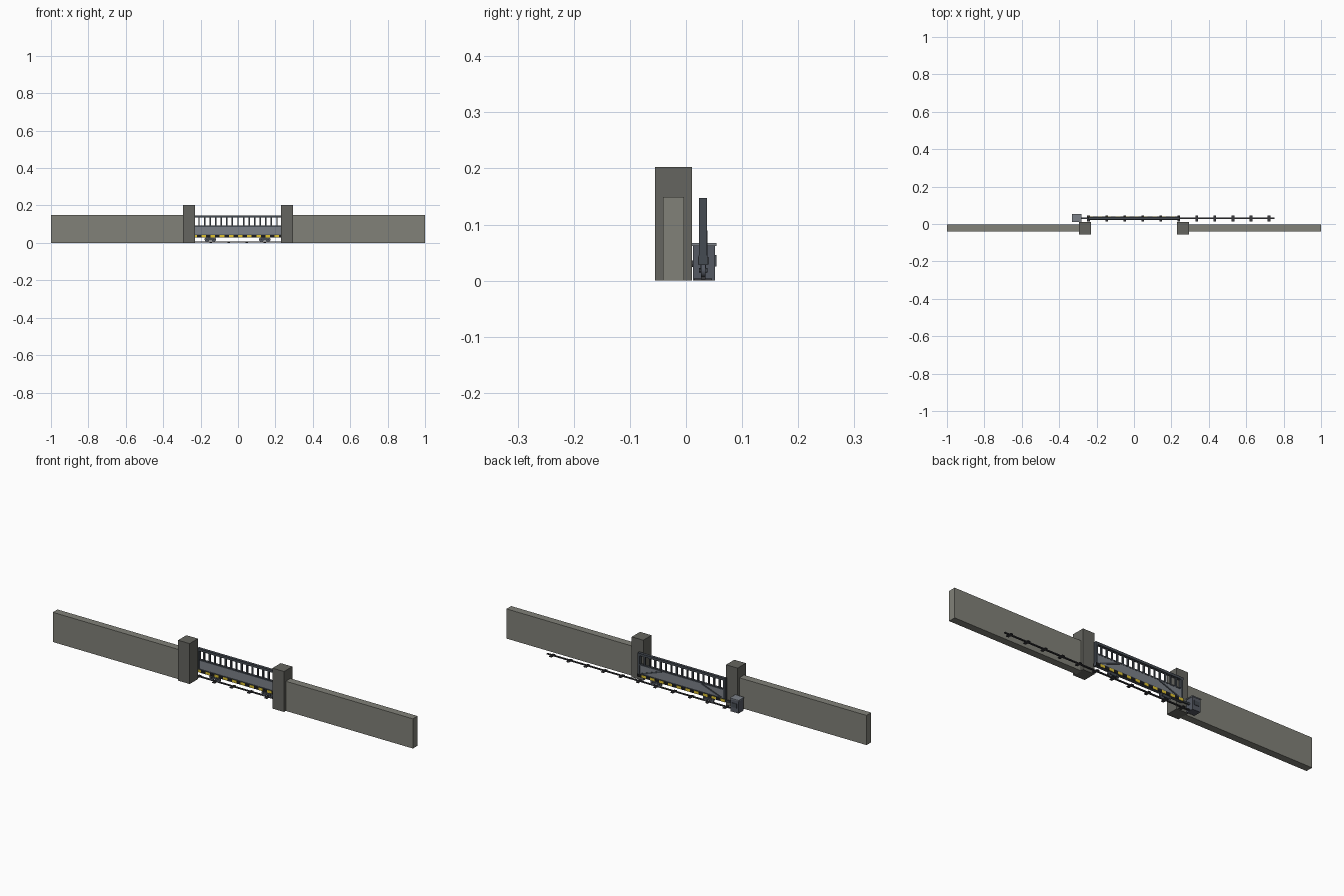
import bpy, math
from mathutils import Vector

if "Cube" in bpy.data.objects:
    bpy.data.objects.remove(bpy.data.objects["Cube"])


def material(name, r, g, b):
    m = bpy.data.materials.new(name)
    m.diffuse_color = (r, g, b, 1)
    m.use_nodes = True
    m.node_tree.nodes["Principled BSDF"].inputs["Base Color"].default_value = m.diffuse_color
    return m


CONCRETE = material("wall_concrete", 0.22, 0.22, 0.19)
PILLAR = material("pillar_concrete", 0.13, 0.13, 0.115)
PANEL = material("panel_steel", 0.20, 0.22, 0.25)
FRAME = material("frame_steel", 0.06, 0.07, 0.085)
BOX = material("motor_casing", 0.09, 0.10, 0.125)
DARK = material("dark_iron", 0.04, 0.04, 0.045)
YELLOW = material("hazard_yellow", 0.75, 0.55, 0.03)
BLACK = material("hazard_black", 0.012, 0.012, 0.012)


def box(name, x0, x1, y0, y1, z0, z1, mat):
    v = [(x, y, z) for x in (x0, x1) for y in (y0, y1) for z in (z0, z1)]
    f = [(0, 1, 3, 2), (4, 6, 7, 5), (0, 4, 5, 1), (2, 3, 7, 6), (0, 2, 6, 4), (1, 5, 7, 3)]
    me = bpy.data.meshes.new(name)
    me.from_pydata(v, [], f)
    me.materials.append(mat)
    ob = bpy.data.objects.new(name, me)
    bpy.context.collection.objects.link(ob)
    return ob


def cylinder(name, x, y, z, radius, depth, mat, sides=16):
    bpy.ops.mesh.primitive_cylinder_add(vertices=sides, radius=radius, depth=depth,
                                        location=(x, y, z), rotation=(math.pi / 2, 0, 0))
    ob = bpy.context.object
    ob.name = name
    ob.data.materials.append(mat)
    bpy.ops.object.shade_smooth_by_angle()
    return ob


def brace(name, a, b, thick, y0, y1, mat):
    # flat bar from a to b in the xz plane
    a, b = Vector(a), Vector(b)
    h = (b - a).length / 2
    ob = box(name, -h, h, y0, y1, -thick / 2, thick / 2, mat)
    mid = (a + b) / 2
    ob.location = (mid.x, 0, mid.y)
    ob.rotation_euler.y = -math.atan2(b.y - a.y, b.x - a.x)
    return ob


# Walls and gate pillars
for side, s in (("left", -1), ("right", 1)):
    w, p = sorted((s * 0.29, s * 1.0)), sorted((s * 0.23, s * 0.294))
    box(side + "_wall", *w, -0.041, -0.004, 0, 0.149, CONCRETE)
    box(side + "_pillar", *p, -0.055, 0.0105, 0, 0.203, PILLAR)

# Track with sleepers
Y = 0.030
Y = 0.0305
box("track_rail", -0.285, 0.75, Y - 0.004, Y + 0.004, 0.002, 0.007, DARK)
for i in range(11):
    x = -0.243 + i * 0.0965
    box("sleeper", x - 0.007, x + 0.007, Y - 0.016, Y + 0.016, 0, 0.004, DARK)

# Sliding gate frame
G = 0.244
box("bottom_beam", -G, G, Y - 0.008, Y + 0.008, 0.028, 0.045, FRAME)
box("top_rail", -G, G, Y - 0.0072, Y + 0.0072, 0.135, 0.147, FRAME)
box("mid_rail", -G, G, Y - 0.006, Y + 0.006, 0.086, 0.092, FRAME)
for s in (-1, 1):
    box("end_post", s * 0.238 - 0.006, s * 0.238 + 0.006, Y - 0.007, Y + 0.007, 0.04, 0.14, FRAME)
box("solid_panel", -0.236, 0.236, Y - 0.005, Y + 0.005, 0.044, 0.088, PANEL)
for i in range(1, 16):
    x = -0.238 + i * 0.476 / 16
    box("gate_bar", x - 0.0037, x + 0.0037, Y - 0.0037, Y + 0.0037, 0.09, 0.137, FRAME)

# Hazard stripes on both faces of the bottom beam
n = 20
for f in (-1, 1):
    y0, y1 = sorted((Y + f * 0.0075, Y + f * 0.0092))
    for i in range(n):
        x = -G + i * 2 * G / n
        box("hazard_stripe", x, x + 2 * G / n, y0, y1, 0.029, 0.042, BLACK if i % 2 else YELLOW)

# Diagonal braces behind the panel
for s in (-1, 1):
    brace("panel_brace", (s * 0.22, 0.046), (s * 0.11, 0.086), 0.007, Y + 0.004, Y + 0.0075, FRAME)

# Wheel bogies
for bx in (-0.148, 0.143):
    box("bogie_mount", bx - 0.012, bx + 0.012, Y - 0.005, Y + 0.005, 0.016, 0.029, FRAME)
    for f in (-1, 1):
        y = Y + f * 0.0055
        box("bogie_plate", bx - 0.022, bx + 0.022, y - 0.001, y + 0.001, 0.014, 0.023, FRAME)
    for d in (-0.018, 0.018):
        cylinder("wheel", bx + d, Y, 0.0185, 0.0125, 0.008, BOX)
        cylinder("wheel_axle", bx + d, Y, 0.0185, 0.004, 0.015, DARK, 10)

# Motor housing at the end of the track
box("motor_box", -0.328, -0.284, 0.0125, 0.0520, 0, 0.062, BOX)
box("motor_lid", -0.331, -0.281, 0.0110, 0.0540, 0.062, 0.067, PANEL)
box("motor_hatch", -0.320, -0.292, 0.0515, 0.0545, 0.025, 0.046, FRAME)
cylinder("drive_shaft", -0.306, 0.0125, 0.03, 0.006, 0.003, DARK, 12)
box("drive_arm", -0.286, -0.244, Y - 0.004, Y + 0.004, 0.030, 0.038, FRAME)
